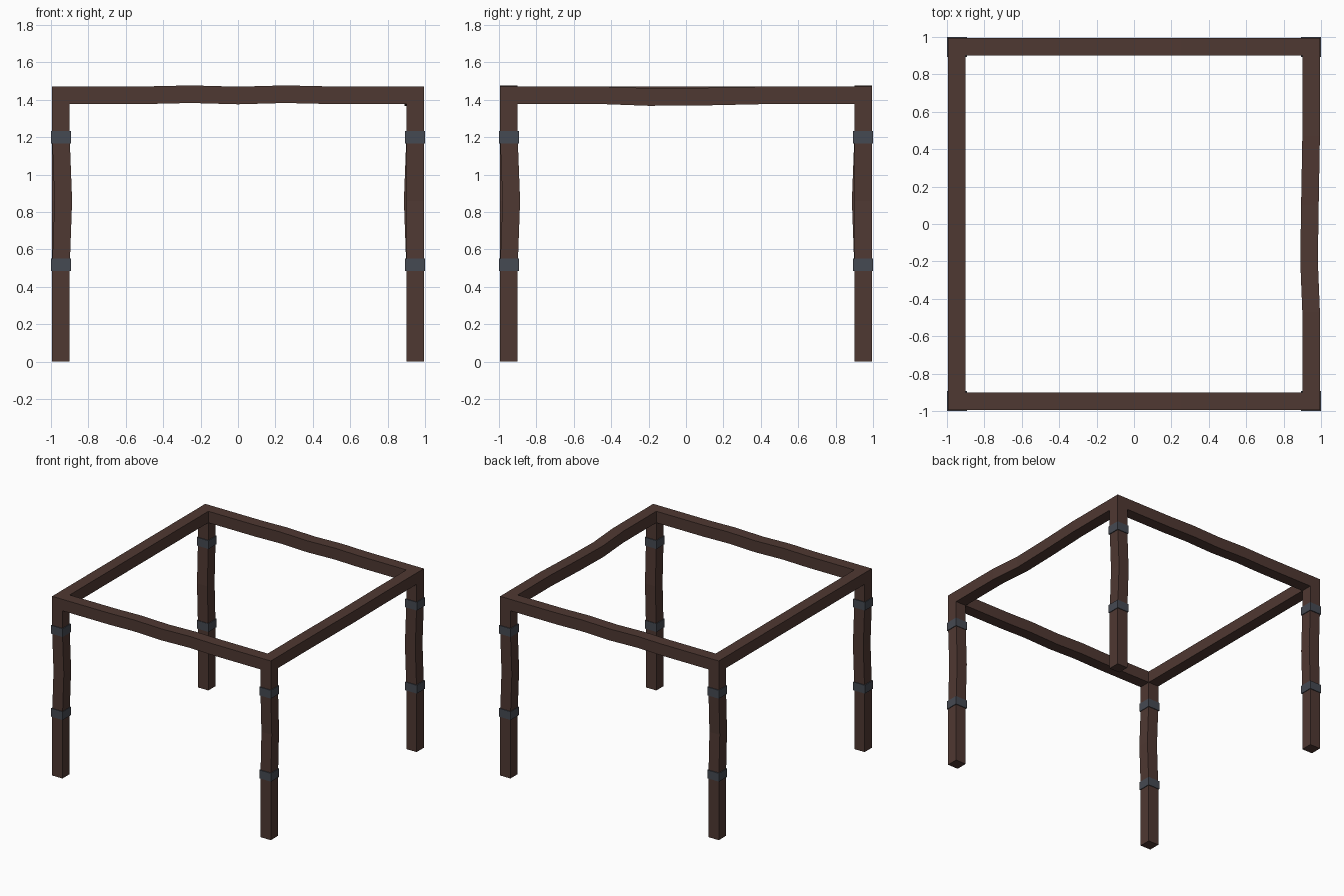
import bpy, bmesh, math
from mathutils import Matrix

if "Cube" in bpy.data.objects:
    bpy.data.objects.remove(bpy.data.objects["Cube"])


def material(name, color):
    m = bpy.data.materials.new(name)
    m.diffuse_color = (*color, 1)
    m.use_nodes = True
    m.node_tree.nodes["Principled BSDF"].inputs["Base Color"].default_value = m.diffuse_color
    return m


wood = material("dark wood", (0.078, 0.040, 0.032))
iron = material("dark iron", (0.060, 0.068, 0.085))


def bent_bar(name, axis, rings, half, mat, turn=0):
    """Square bar swept along an axis through ring centres, turned about z."""
    bm = bmesh.new()
    others = [i for i in range(3) if i != axis]
    loops = []
    for centre in rings:
        loop = []
        for a, b in ((-1, -1), (1, -1), (1, 1), (-1, 1)):
            co = list(centre)
            co[others[0]] += a * half
            co[others[1]] += b * half
            loop.append(bm.verts.new(co))
        loops.append(loop)
    for lo, hi in zip(loops, loops[1:]):
        for i in range(4):
            j = (i + 1) % 4
            bm.faces.new((lo[i], lo[j], hi[j], hi[i]))
    bm.faces.new(loops[0])
    bm.faces.new(loops[-1])
    bm.transform(Matrix.Rotation(turn, 4, 'Z'))
    bmesh.ops.recalc_face_normals(bm, faces=bm.faces)
    me = bpy.data.meshes.new(name)
    bm.to_mesh(me)
    bm.free()
    me.materials.append(mat)
    ob = bpy.data.objects.new(name, me)
    bpy.context.collection.objects.link(ob)
    return ob


C, H = 0.947, 0.047      # bar centre line and half thickness
TOP = 1.425              # beam centre height

# Four legs, each bowed sideways between its two iron bands
for k, corner in enumerate(("front_left", "front_right", "back_right", "back_left")):
    turn = k * math.pi / 2
    bent_bar(corner + "_leg", 2,
             [(-C, -C, 0), (-C, -C, 0.5), (-C + 0.013, -C, 0.86),
              (-C, -C, 1.2), (-C, -C, 1.38)], H, wood, turn)
    for label, z in (("lower", 0.518), ("upper", 1.2)):
        bent_bar(f"{corner}_{label}_band", 2,
                 [(-C, -C, z - 0.034), (-C, -C, z + 0.034)], 0.053, iron, turn)

# Front and back beams with slight upward waves
for label, y in (("front", -C), ("back", C)):
    bent_bar(label + "_beam", 0,
             [(-C - H, y, TOP), (-0.47, y, TOP), (-0.25, y, TOP + 0.005),
              (0, y, TOP - 0.002), (0.25, y, TOP + 0.005), (0.47, y, TOP),
              (C + H, y, TOP)], H, wood)

# Side beams; the right one bends inward and sags
for label, x, bow, sag in (("right", C, 0.011, 0.01), ("left", -C, 0.0, 0.0)):
    bent_bar(label + "_beam", 1,
             [(x, -C + H, TOP), (x, -0.47, TOP), (x - bow, -0.2, TOP - sag),
              (x - bow * 0.6, 0.1, TOP - sag * 0.8), (x, 0.47, TOP),
              (x, C - H, TOP)], H, wood)
